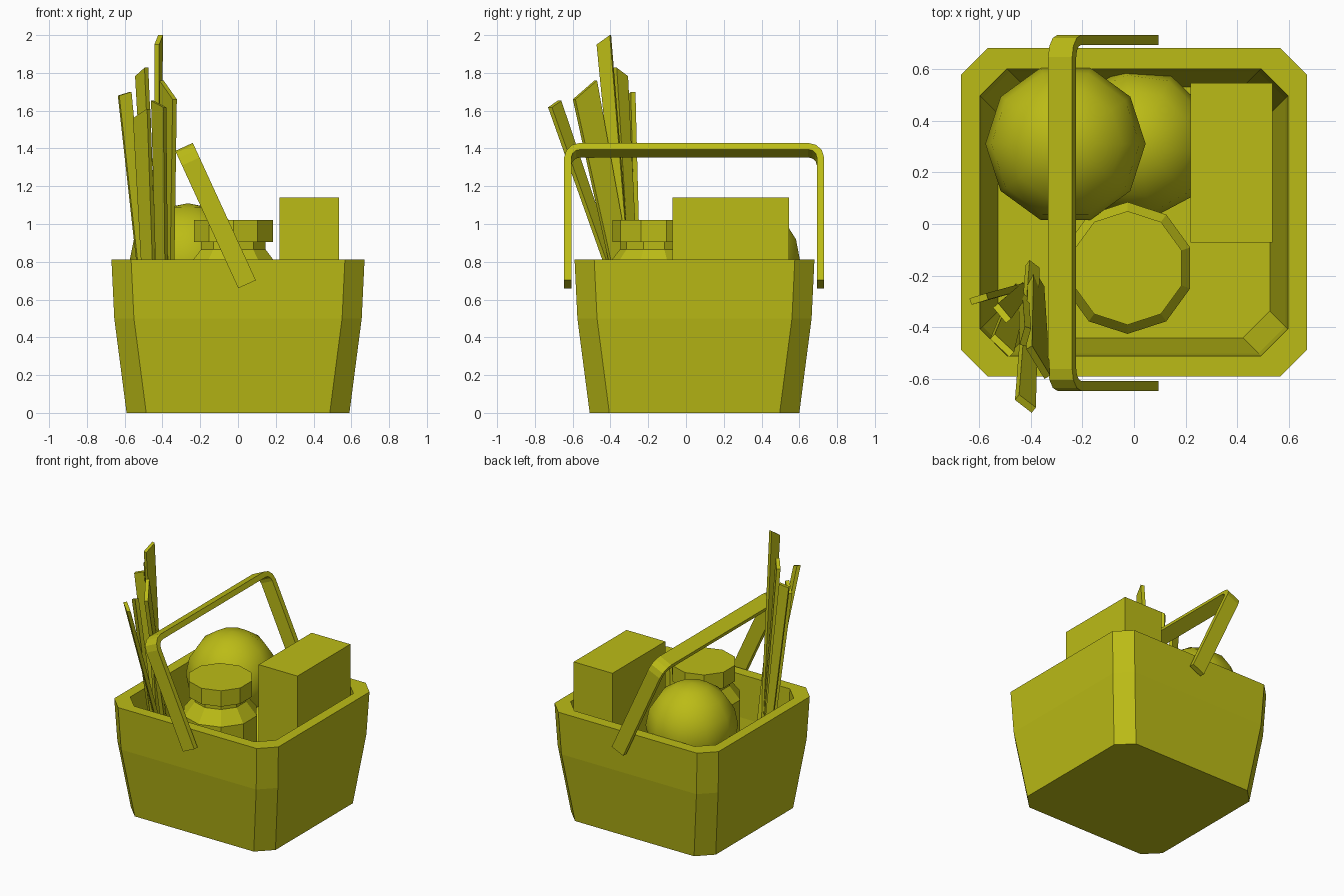
import bpy, bmesh, math
from mathutils import Vector, Matrix

if "Cube" in bpy.data.objects:
    bpy.data.objects.remove(bpy.data.objects["Cube"])

olive = bpy.data.materials.new("olive_yellow")
olive.diffuse_color = (0.5, 0.5, 0.008, 1)
olive.use_nodes = True
olive.node_tree.nodes["Principled BSDF"].inputs["Base Color"].default_value = olive.diffuse_color


def finish(name, bm, smooth=False):
    bmesh.ops.recalc_face_normals(bm, faces=bm.faces)
    me = bpy.data.meshes.new(name)
    bm.to_mesh(me)
    bm.free()
    me.materials.append(olive)
    for p in me.polygons:
        p.use_smooth = smooth
    ob = bpy.data.objects.new(name, me)
    bpy.context.collection.objects.link(ob)
    return ob


def loft(name, rings, smooth=False):
    """Skin a stack of rings with equal point counts and cap both ends."""
    bm = bmesh.new()
    loops = [[bm.verts.new(p) for p in r] for r in rings]
    n = len(loops[0])
    for a, b in zip(loops, loops[1:]):
        for i in range(n):
            j = (i + 1) % n
            bm.faces.new((a[i], a[j], b[j], b[i]))
    bm.faces.new(loops[0])
    bm.faces.new(loops[-1])
    bmesh.ops.remove_doubles(bm, verts=bm.verts, dist=1e-5)
    return finish(name, bm, smooth)


def octagon(hx, hy, z, cut=0.104, cy=0.045):
    cx = hx - cut
    dy = hy - cut
    return [(x, y + cy, z) for x, y in (
        (hx, -dy), (hx, dy), (cx, hy), (-cx, hy),
        (-hx, dy), (-hx, -dy), (-cx, -hy), (cx, -hy))]


def circle(c, r, z, start=0.0, n=10):
    return [(c[0] + r * math.cos(start + math.tau * i / n),
             c[1] + r * math.sin(start + math.tau * i / n), z) for i in range(n)]


# Basket: outside wall, rim, inside wall, floor
loft("basket", [
    octagon(0.59, 0.555, 0), octagon(0.655, 0.62, 0.5), octagon(0.67, 0.635, 0.812),
    octagon(0.595, 0.555, 0.812), octagon(0.585, 0.545, 0.5), octagon(0.525, 0.485, 0.06)])


# Two balls: ten segments, eight rings
def ball(name, c, r, start=0.0):
    bm = bmesh.new()
    rings = [[bm.verts.new(p) for p in circle(c, r * math.sin(math.pi * k / 8),
              c[2] + r * math.cos(math.pi * k / 8), start)] for k in range(1, 8)]
    top = bm.verts.new((c[0], c[1], c[2] + r))
    low = bm.verts.new((c[0], c[1], c[2] - r))
    for i in range(10):
        j = (i + 1) % 10
        bm.faces.new((top, rings[0][i], rings[0][j]))
        bm.faces.new((low, rings[-1][j], rings[-1][i]))
        for a, b in zip(rings, rings[1:]):
            bm.faces.new((a[i], b[i], b[j], a[j]))
    return finish(name, bm, True)


ball("upper_ball", (-0.265, 0.31, 0.8), 0.31)
ball("lower_ball", (0.015, 0.31, 0.355), 0.293, math.radians(-8))

# Jar with shoulder, neck and lid
jar_c, q = (-0.025, -0.17), math.pi / 2
loft("jar", [circle(jar_c, r, z, q) for r, z in (
    (0.255, 0.06), (0.255, 0.77), (0.18, 0.865), (0.18, 0.91))])
loft("jar_lid", [circle(jar_c, 0.22, z, q) for z in (0.905, 1.022)])

# Box
bm = bmesh.new()
bmesh.ops.create_cube(bm, size=1, matrix=Matrix.Translation((0.377, 0.237, 0.6))
                      @ Matrix.Diagonal((0.316, 0.616, 1.08, 1)))
finish("box", bm)


# Handle: rounded strap arch leaning to the left
def arch(half, height, radius):
    right = [(half, 0)]
    for k in range(4):
        a = math.pi / 6 * k
        right.append((half - radius + radius * math.cos(a),
                      height - radius + radius * math.sin(a)))
    return right + [(-y, h) for y, h in reversed(right)]


outer, inner = arch(0.688, 0.8, 0.085), arch(0.65, 0.762, 0.047)
up = Vector((-0.417, 0, 0.909))
side = Vector((0.909, 0, 0.417))
base = Vector((0.048, 0.043, 0.681))


def place(p, w):
    return base + Vector((0, p[0], 0)) + up * p[1] + side * w


loft("handle", [[place(o, -0.051), place(o, 0.051), place(i, 0.051), place(i, -0.051)]
                for o, i in zip(outer, inner)])


# Fanned sticks: top centre, centre at rim height, slanted width vector of the tip
STICKS = [
    ((-0.60, -0.29, 1.69), (-0.51, -0.265), (0.065, 0.02, 0.02)),
    ((-0.51, -0.345, 1.805), (-0.46, -0.29), (0.05, -0.06, 0.045)),
    ((-0.42, -0.435, 1.975), (-0.425, -0.33), (0.02, 0.07, 0.05)),
    ((-0.51, -0.47, 1.585), (-0.475, -0.36), (0.075, -0.07, 0.05)),
    ((-0.42, -0.695, 1.635), (-0.405, -0.41), (0.065, -0.05, -0.035)),
    ((-0.37, -0.535, 1.71), (-0.375, -0.355), (0.07, -0.115, -0.10)),
]
for n, (top, rim, width) in enumerate(STICKS, 1):
    top, d = Vector(top), Vector(width)
    slope = (top - Vector((*rim, 0.81))) / (top.z - 0.81)
    low = top - slope * (top.z - 0.1)
    flat = Vector((d.x, d.y, 0))
    t = Vector((-d.y, d.x, 0)).normalized() * 0.013
    loft(f"stick_{n}", [
        [c - w / 2 - t, c + w / 2 - t, c + w / 2 + t, c - w / 2 + t]
        for c, w in ((low, flat * 0.6), (top, d))])
